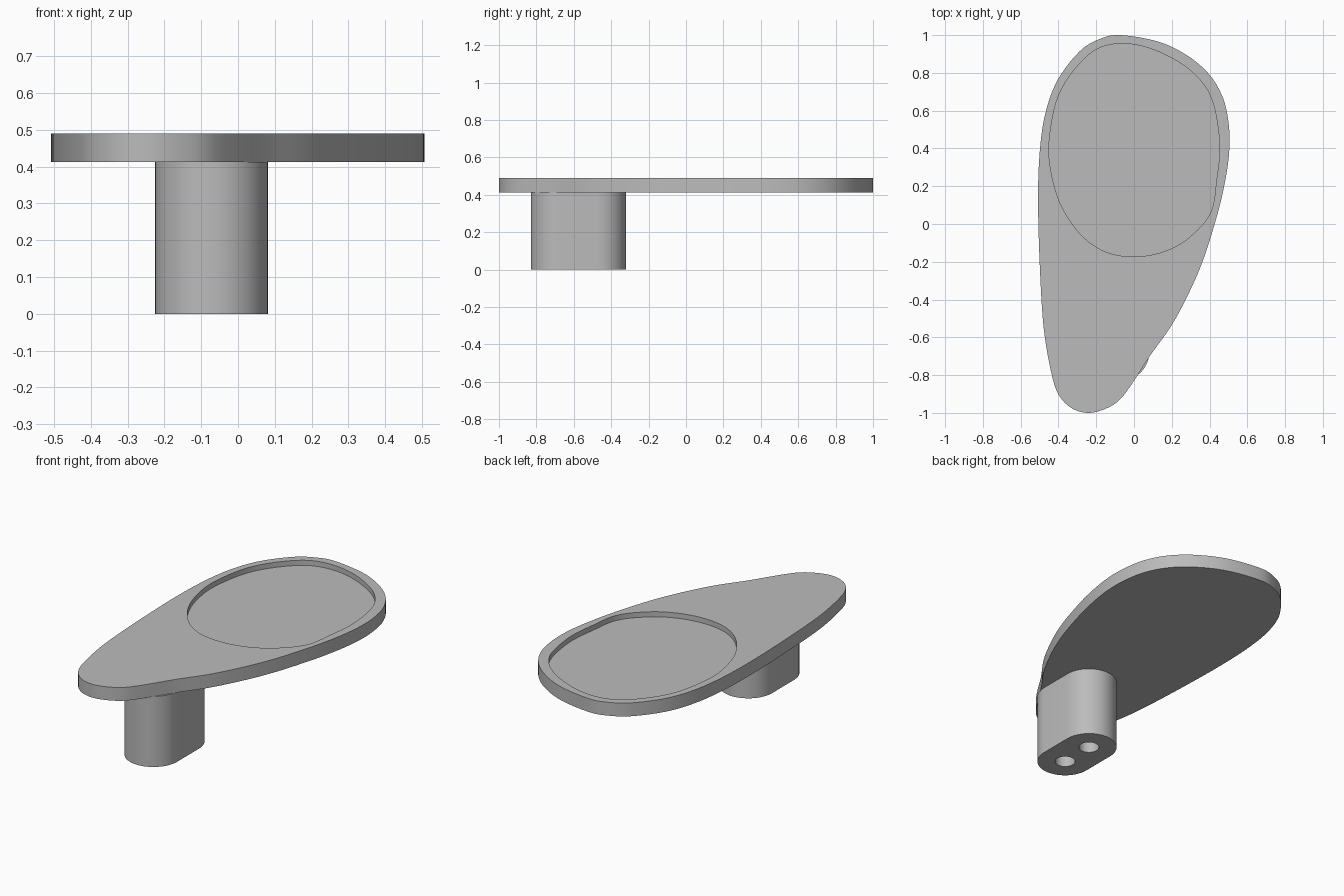
import bpy
import bmesh
from math import sin, cos, pi, radians
from mathutils import Vector

start_cube = bpy.data.objects.get("Cube")
if start_cube:
    bpy.data.objects.remove(start_cube, do_unlink=True)

# Single plain grey for the whole piece
grey = bpy.data.materials.new("plain grey")
grey.use_nodes = True
colour = (0.5, 0.5, 0.5, 1)
grey.diffuse_color = colour
grey.node_tree.nodes["Principled BSDF"].inputs["Base Color"].default_value = colour


def smooth_loop(points, steps=6):
    """Closed Catmull-Rom curve through the given points."""
    pts = [Vector(p) for p in points]
    count = len(pts)
    loop = []
    for i in range(count):
        a, b, c, d = (pts[(i + k) % count] for k in range(-1, 3))
        for s in range(steps):
            t = s / steps
            loop.append(b + (c - a) * t / 2
                        + (a - 2.5 * b + 2 * c - d / 2) * t ** 2
                        + (3 * b - a - 3 * c + d) * t ** 3 / 2)
    return loop


def slot_loop(x, y, radius, half_gap=0, steps=24):
    """Outline with two round ends, or a circle when half_gap is zero."""
    loop = []
    for side in (1, -1):
        for i in range(steps + (1 if half_gap else 0)):
            angle = pi * i / steps
            loop.append(Vector((x + side * radius * cos(angle),
                                y + side * (half_gap + radius * sin(angle)))))
    return loop


def prism(name, loop, low, high):
    """Upright solid with the given outline."""
    bm = bmesh.new()
    base = bm.faces.new([bm.verts.new((p.x, p.y, low)) for p in loop])
    top = bmesh.ops.extrude_face_region(bm, geom=[base], use_keep_orig=True)
    verts = [g for g in top["geom"] if isinstance(g, bmesh.types.BMVert)]
    bmesh.ops.translate(bm, verts=verts, vec=(0, 0, high - low))
    bmesh.ops.recalc_face_normals(bm, faces=bm.faces[:])
    mesh = bpy.data.meshes.new(name)
    bm.to_mesh(mesh)
    bm.free()
    mesh.materials.append(grey)
    obj = bpy.data.objects.new(name, mesh)
    bpy.context.collection.objects.link(obj)
    return obj


def activate(obj):
    bpy.ops.object.select_all(action="DESELECT")
    obj.select_set(True)
    bpy.context.view_layer.objects.active = obj


def cut(target, cutter):
    """Subtract the cutter from the target, then discard the cutter."""
    cutter.hide_render = True
    mod = target.modifiers.new("cut", "BOOLEAN")
    mod.operation = "DIFFERENCE"
    mod.solver = "EXACT"
    mod.object = cutter
    activate(target)
    bpy.ops.object.modifier_apply(modifier=mod.name)
    bpy.data.objects.remove(cutter, do_unlink=True)


# Teardrop plate
plate_outline = smooth_loop([
    (-.07, 1), (.13, .965), (.285, .89), (.4, .79), (.47, .67), (.5, .54),
    (.505, .4), (.485, .24), (.437, .035), (.347, -.24), (.215, -.51),
    (.083, -.7), (0, -.83), (-.075, -.93), (-.155, -.98), (-.245, -1),
    (-.33, -.975), (-.395, -.91), (-.435, -.8), (-.477, -.56),
    (-.498, -.24), (-.508, .13), (-.498, .395), (-.467, .595),
    (-.403, .765), (-.287, .915), (-.18, .98)])
plate = prism("teardrop_plate", plate_outline, 0.412, 0.49)

# Shallow recess in the wide end of the plate
recess_outline = smooth_loop([
    (-.065, .955), (.083, .93), (.24, .855), (.352, .76), (.42, .635),
    (.453, .42), (.437, .235), (.405, .06), (.294, -.07), (.16, -.145),
    (0, -.173), (-.155, -.145), (-.287, -.05), (-.393, .115),
    (-.445, .315), (-.445, .475), (-.403, .67), (-.313, .82), (-.197, .925)])
cut(plate, prism("recess_cutter", recess_outline, 0.46, 0.6))

# Post with rounded ends under the narrow end
post_x, post_y, half_gap = -0.072, -0.575, 0.102
post = prism("support_post", slot_loop(post_x, post_y, 0.153, half_gap), 0, 0.412)

# Two round holes in the foot of the post
for side in (-1, 1):
    hole = slot_loop(post_x, post_y + side * half_gap, 0.055)
    cut(post, prism("hole_cutter", hole, -0.1, 0.3))

# Smooth curved walls, crisp rims
for part in (plate, post):
    activate(part)
    bpy.ops.object.shade_smooth_by_angle(angle=radians(30))
